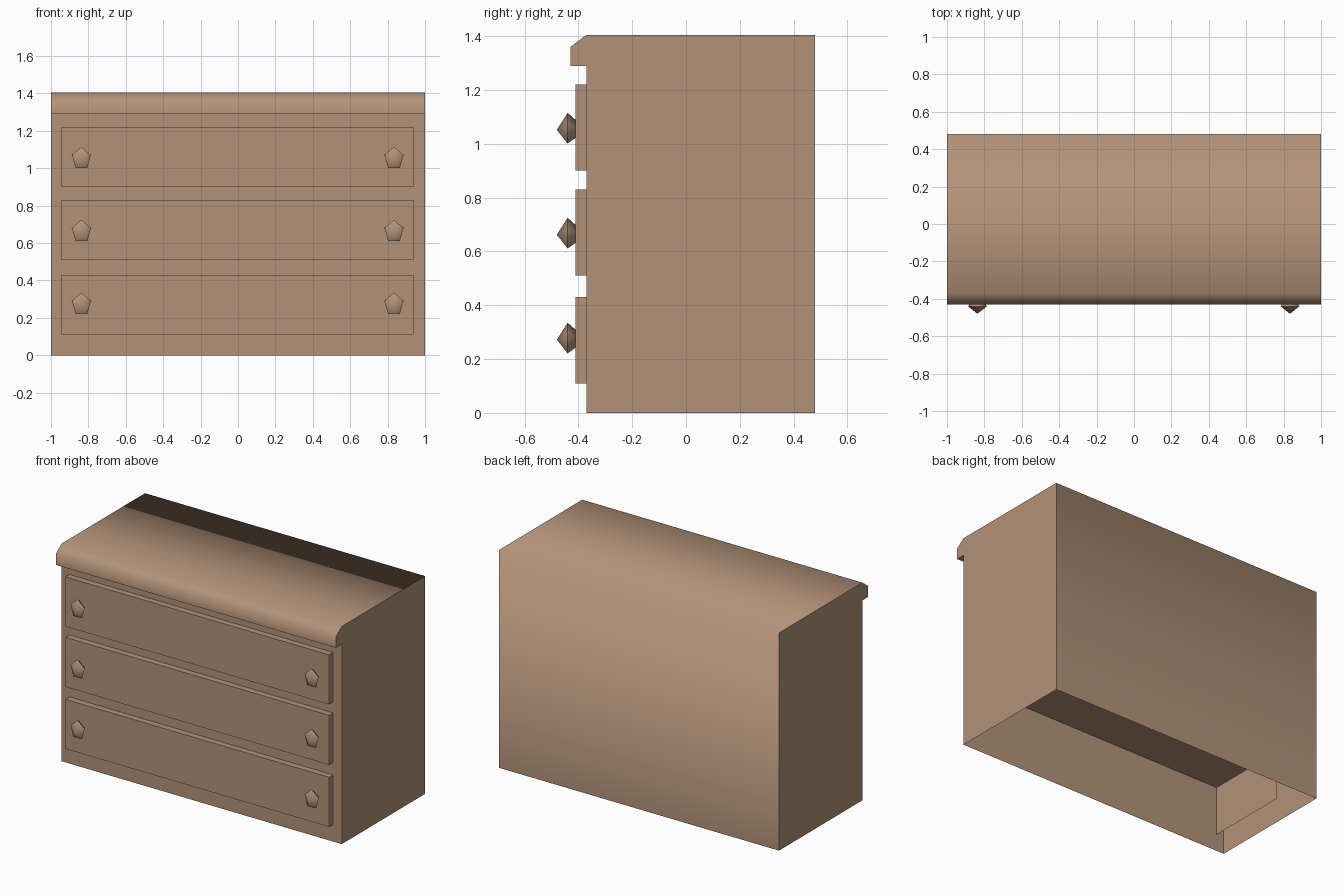
import bpy, bmesh, math

if "Cube" in bpy.data.objects:
    bpy.data.objects.remove(bpy.data.objects["Cube"])

wood = bpy.data.materials.new("warm_tan_wood")
wood.diffuse_color = (0.45, 0.29, 0.19, 1)
wood.use_nodes = True
wood.node_tree.nodes["Principled BSDF"].inputs["Base Color"].default_value = wood.diffuse_color


def finish(bm, name):
    mesh = bpy.data.meshes.new(name)
    bm.to_mesh(mesh)
    bm.free()
    mesh.materials.append(wood)
    obj = bpy.data.objects.new(name, mesh)
    bpy.context.collection.objects.link(obj)
    return obj


# Carcass: side profile (y, z) stretched across x, open underneath,
# with a chamfered lip overhanging the front
FRONT, BACK, TOP = -0.37, 0.48, 1.405
profile = [(FRONT, 0), (FRONT, 1.29), (-0.43, 1.29), (-0.43, 1.36),
           (FRONT, TOP), (BACK, TOP), (BACK, 0)]
bm = bmesh.new()
left = [bm.verts.new((-1, y, z)) for y, z in profile]
right = [bm.verts.new((1, y, z)) for y, z in profile]
for i in range(len(profile) - 1):
    f = bm.faces.new((left[i], right[i], right[i + 1], left[i + 1]))
    f.smooth = i >= 2          # lip, top and back blend together
bm.faces.new(left)
bm.faces.new(right[::-1])
bmesh.ops.recalc_face_normals(bm, faces=bm.faces)
finish(bm, "cabinet_body")


# Drawer: box reaching into the cabinet, without bottom and back
def drawer(name, z0, z1):
    bm = bmesh.new()
    bmesh.ops.create_cube(bm, size=1)
    for v in bm.verts:
        v.co.x = 0.938 if v.co.x > 0 else -0.945
        v.co.y = 0.185 if v.co.y > 0 else -0.41
        v.co.z = z1 if v.co.z > 0 else z0
    bm.normal_update()
    hidden = [f for f in bm.faces if f.normal.z < -0.5 or f.normal.y > 0.5]
    bmesh.ops.delete(bm, geom=hidden, context='FACES')
    finish(bm, name)


# Knob: stretched five-sided double pyramid
def knob(name, x, z):
    bm = bmesh.new()
    ring = []
    for i in range(5):
        a = i * math.tau / 5
        ring.append(bm.verts.new((x + 0.053 * math.sin(a), -0.44,
                                  z + 0.063 * math.cos(a))))
    tip = bm.verts.new((x, -0.48, z))
    root = bm.verts.new((x, -0.369, z))
    for i in range(5):
        for end in (tip, root):
            bm.faces.new((ring[i], ring[(i + 1) % 5], end)).smooth = True
    bmesh.ops.recalc_face_normals(bm, faces=bm.faces)
    for e in bm.edges:
        if tip not in e.verts and root not in e.verts:
            e.smooth = False
    finish(bm, name)


rows = [("bottom", 0.11, 0.43), ("middle", 0.51, 0.83), ("top", 0.90, 1.22)]
for i, (row, z0, z1) in enumerate(rows):
    drawer(row + "_drawer", z0, z1)
    for side, x in (("left", -0.837), ("right", 0.834)):
        knob(f"{row}_{side}_knob", x, 0.272 + 0.39 * i)
